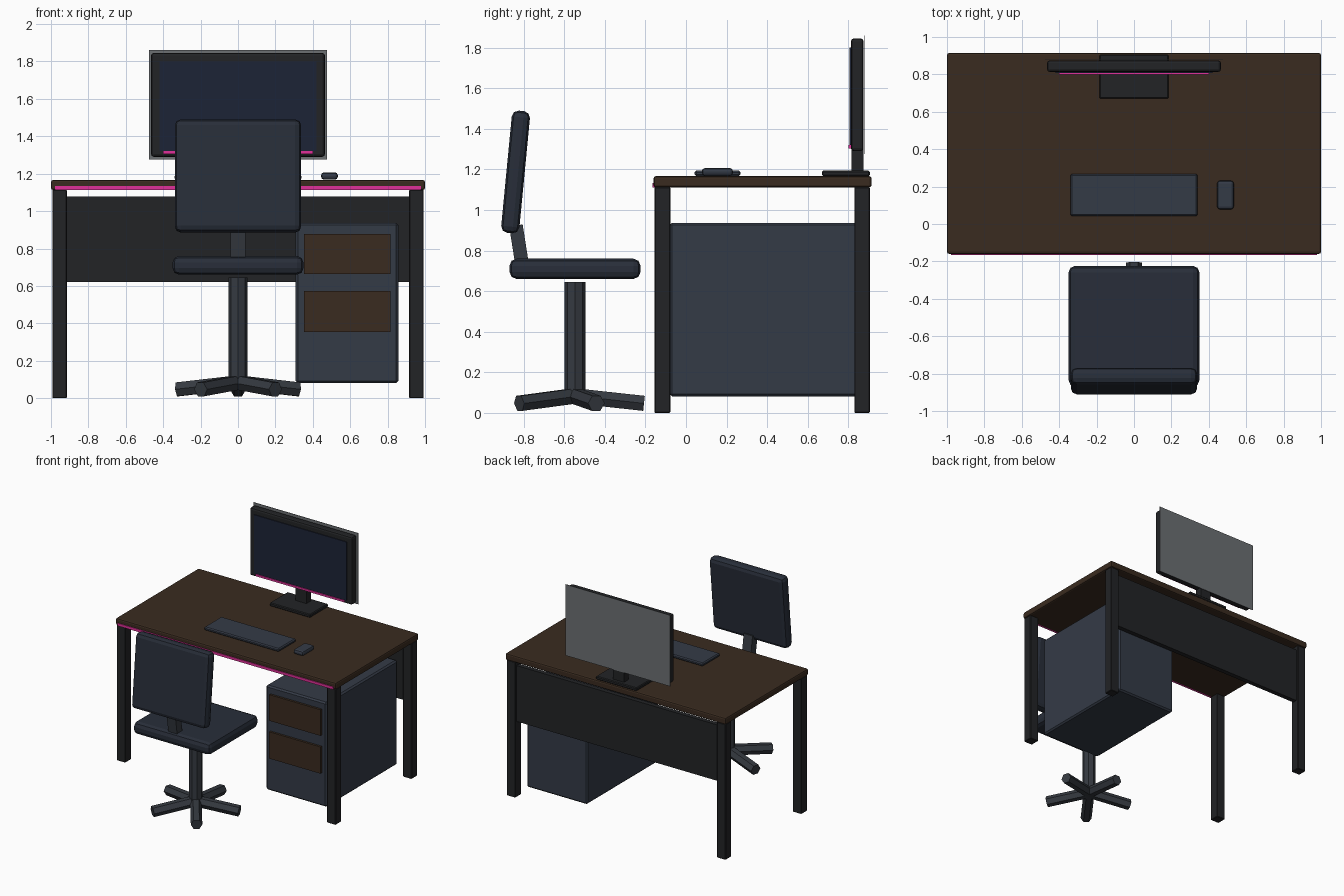
import bpy
from math import radians, sin, cos, atan2, hypot, pi

if "Cube" in bpy.data.objects:
    bpy.data.objects.remove(bpy.data.objects["Cube"])


def mat(name, r, g, b):
    m = bpy.data.materials.new(name)
    m.diffuse_color = (r, g, b, 1)
    m.use_nodes = True
    m.node_tree.nodes["Principled BSDF"].inputs["Base Color"].default_value = m.diffuse_color
    return m


WOOD = mat("wood", .042, .024, .014)
BLACK = mat("black_metal", .016, .017, .019)
SLATE = mat("slate", .034, .043, .062)
FABRIC = mat("fabric", .021, .027, .041)
STEEL = mat("steel", .036, .042, .052)
SCREEN = mat("screen_blue", .012, .017, .037)
PINK = mat("pink_light", .75, .03, .32)
GREY = mat("panel_grey", .15, .16, .17)


def box(name, x, y, z, m, bevel=0, seg=1, tilt=0):
    """Box from (min, max) ranges, optionally bevelled and tilted about x."""
    bpy.ops.mesh.primitive_cube_add(size=1, location=[(a + b) / 2 for a, b in (x, y, z)])
    o = bpy.context.object
    o.name = name
    o.scale = [b - a for a, b in (x, y, z)]
    bpy.ops.object.transform_apply(location=False, rotation=False, scale=True)
    o.rotation_euler.x = radians(tilt)
    o.data.materials.append(m)
    if bevel:
        mod = o.modifiers.new("bevel", 'BEVEL')
        mod.width, mod.segments = bevel, seg
    return o


def tube(name, sides, r, length, loc, rot, m):
    bpy.ops.mesh.primitive_cylinder_add(vertices=sides, radius=r, depth=length,
                                        location=loc, rotation=rot)
    o = bpy.context.object
    o.name = name
    o.data.materials.append(m)
    return o


# Desk
box("desktop", (-1, 1), (-.16, .915), (1.112, 1.167), WOOD, .012, 2)
box("desk_light_strip", (-.978, .978), (-.166, -.15), (1.112, 1.133), PINK)
for sx, side in ((-1, "left"), (1, "right")):
    xs = sorted((sx * .915, sx * .993))
    box(f"front_leg_{side}", xs, (-.155, -.077), (0, 1.113), BLACK, .004)
    box(f"back_leg_{side}", xs, (.83, .906), (0, 1.113), BLACK, .004)
box("modesty_panel", (-.92, .92), (.85, .888), (.62, 1.078), BLACK)

# Drawer cabinet
box("cabinet", (.308, .858), (-.08, .842), (.08, .937), SLATE, .012)
for i, z in enumerate(((.353, .572), (.663, .877))):
    box(f"drawer_front_{i + 1}", (.352, .816), (-.098, -.07), z, WOOD)

# Monitor
box("monitor_base", (-.185, .185), (.67, .906), (1.167, 1.194), BLACK, .006)
box("monitor_neck", (-.05, .05), (.815, .875), (1.18, 1.31), BLACK)
box("monitor_frame", (-.465, .465), (.813, .875), (1.29, 1.846), BLACK, .015, 2)
box("monitor_screen", (-.42, .42), (.807, .82), (1.32, 1.8), SCREEN)
box("monitor_light_bar", (-.4, .4), (.8, .816), (1.304, 1.32), PINK)
box("monitor_back_panel", (-.475, .475), (.879, .883), (1.277, 1.86), GREY)

# Desk accessories
box("keyboard", (-.34, .34), (.043, .268), (1.167, 1.194), SLATE, .008)
box("mouse", (.444, .534), (.078, .232), (1.168, 1.207), SLATE, .016, 2)

# Chair
CY = -.547
box("seat", (-.35, .35), (-.87, -.224), (.66, .76), FABRIC, .035, 2)
box("backrest", (-.338, .338), (-.885, -.795), (.885, 1.49), FABRIC, .032, 2, tilt=-5.5)
box("backrest_bracket", (-.04, .04), (-.857, -.79), (.735, .925), STEEL, tilt=9)
tube("chair_column", 8, .052, .575, (0, CY, .3575), (0, 0, 0), STEEL)

# Five sloping feet, one pointing to the desk
R, Z0, Z1 = .34, .084, .047
for i in range(5):
    a = pi / 2 + i * 2 * pi / 5
    tube(f"chair_foot_{i + 1}", 6, .043, hypot(R, Z0 - Z1),
         (cos(a) * R / 2, CY + sin(a) * R / 2, (Z0 + Z1) / 2),
         (0, pi / 2 + atan2(Z0 - Z1, R), a), STEEL)
